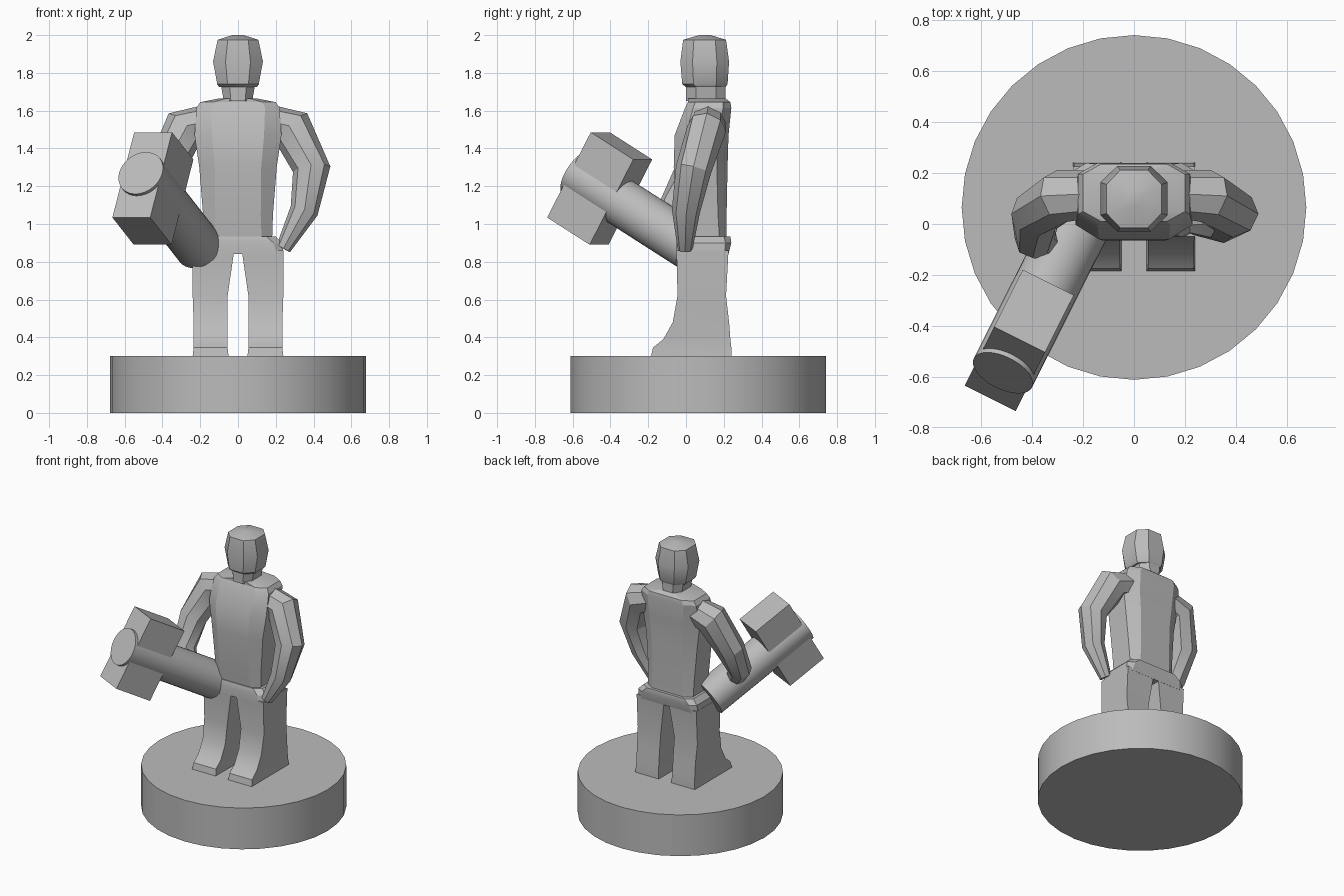
import bpy, bmesh, math
from mathutils import Vector, Matrix

cube = bpy.data.objects.get("Cube")
if cube:
    bpy.data.objects.remove(cube, do_unlink=True)

GREY = (0.5, 0.5, 0.5, 1)
stone = bpy.data.materials.new("grey_stone")
stone.use_nodes = True
stone.diffuse_color = GREY
stone.node_tree.nodes["Principled BSDF"].inputs["Base Color"].default_value = GREY


def finish(name, bm, angle=30):
    bmesh.ops.recalc_face_normals(bm, faces=bm.faces)
    mesh = bpy.data.meshes.new(name)
    bm.to_mesh(mesh)
    bm.free()
    mesh.materials.append(stone)
    obj = bpy.data.objects.new(name, mesh)
    bpy.context.collection.objects.link(obj)
    bpy.ops.object.select_all(action='DESELECT')
    obj.select_set(True)
    bpy.context.view_layer.objects.active = obj
    bpy.ops.object.shade_smooth_by_angle(angle=math.radians(angle))
    return obj


def loft(name, rings, angle=30):
    """Skin a list of equal-length point rings and cap both ends."""
    bm = bmesh.new()
    loops = [[bm.verts.new(p) for p in ring] for ring in rings]
    for a, b in zip(loops, loops[1:]):
        for i in range(len(a)):
            j = (i + 1) % len(a)
            bm.faces.new((a[i], a[j], b[j], b[i]))
    bm.faces.new(loops[0])
    bm.faces.new(loops[-1])
    return finish(name, bm, angle)


def octagon(z, half, front, back, cut=0.5):
    """Level ring: a rectangle with its corners cut."""
    mid, deep = (front + back) / 2, (back - front) / 2
    quarter = [(1, -cut), (1, cut), (cut, 1), (-cut, 1)]
    pts = quarter + [(-x, -y) for x, y in quarter]
    return [(x * half, mid + y * deep, z) for x, y in pts]


def box_ring(z, x0, x1, y0, y1):
    return [(x0, y0, z), (x1, y0, z), (x1, y1, z), (x0, y1, z)]


def arm(name, joints):
    """Faceted tube through (centre, half width, half depth) joints."""
    centres = [Vector(c) for c, w, d in joints]
    rings = []
    for i, (c, w, d) in enumerate(joints):
        along = centres[min(i + 1, len(joints) - 1)] - centres[max(i - 1, 0)]
        side = along.cross(Vector((0, 1, 0))).normalized()
        depth = side.cross(along).normalized()
        rings.append([centres[i] + side * w * math.cos(a) + depth * d * math.sin(a)
                      for a in (k * math.tau / 8 for k in range(8))])
    return loft(name, rings, 25)


# round pedestal
bm = bmesh.new()
bmesh.ops.create_cone(bm, cap_ends=True, segments=32, radius1=0.677, radius2=0.677,
                      depth=0.3, matrix=Matrix.Translation((0, 0.065, 0.15)))
finish("pedestal", bm)

# legs with feet pointing forward
LEG = [(0.30, 0.05, 0.24, -0.185, 0.242), (0.345, 0.055, 0.235, -0.175, 0.24),
       (0.39, 0.055, 0.235, -0.12, 0.235), (0.48, 0.055, 0.235, -0.07, 0.228),
       (0.62, 0.055, 0.24, -0.045, 0.212), (0.86, 0.02, 0.24, -0.05, 0.225)]
for name, s in (("left_leg", 1), ("right_leg", -1)):
    loft(name, [box_ring(z, s * a, s * b, f, k) for z, a, b, f, k in LEG])

# hips
loft("hips", [octagon(0.84, 0.24, -0.05, 0.225, 0.85),
              octagon(0.90, 0.235, -0.05, 0.24, 0.8),
              octagon(0.935, 0.20, -0.04, 0.235, 0.75)])

# torso
loft("torso", [octagon(z, h, f, b, c) for z, h, f, b, c in (
    (0.90, 0.18, -0.03, 0.215, 0.7), (1.05, 0.185, -0.045, 0.215, 0.65),
    (1.30, 0.205, -0.065, 0.22, 0.6), (1.47, 0.23, -0.06, 0.225, 0.6),
    (1.615, 0.22, -0.005, 0.24, 0.65), (1.645, 0.20, 0.01, 0.235, 0.65),
    (1.665, 0.10, 0.01, 0.21, 0.6))], 25)

# neck and head
loft("neck", [octagon(1.65, 0.075, 0.0, 0.21), octagon(1.735, 0.09, 0.0, 0.21)])
loft("head", [octagon(z, h, f, b) for z, h, f, b in (
    (1.725, 0.10, 0.0, 0.21), (1.74, 0.11, -0.02, 0.22), (1.86, 0.132, -0.03, 0.228),
    (1.975, 0.108, -0.015, 0.212), (2.0, 0.03, 0.07, 0.13))])

# arms: the left hangs to the hip, the right reaches the handle
SHOULDER = [((0.13, 0.12, 1.55), 0.09, 0.09), ((0.285, 0.11, 1.505), 0.115, 0.105)]
arm("left_arm", SHOULDER + [((0.39, 0.04, 1.29), 0.10, 0.095),
                            ((0.35, 0.0, 1.07), 0.075, 0.075),
                            ((0.24, -0.005, 0.87), 0.04, 0.04)])
arm("right_arm", [((-x, y, z), w, d) for (x, y, z), w, d in SHOULDER]
    + [((-0.385, 0.04, 1.29), 0.10, 0.095), ((-0.39, -0.06, 1.10), 0.08, 0.08),
       ((-0.31, -0.10, 0.98), 0.055, 0.05)])

# hammer, laid out along its own tilted axes
axis = Vector((-0.39, -0.776, 0.497)).normalized()
across = Vector((0.894, -0.447, 0)).normalized()
up = axis.cross(across).normalized()
frame = Matrix((across, up, axis)).transposed().to_4x4()
tip = Vector((-0.515, -0.585, 1.27))
shaft = 0.79

bm = bmesh.new()
bmesh.ops.create_cone(bm, cap_ends=True, segments=32, radius1=0.128, radius2=0.128, depth=shaft,
                      matrix=Matrix.Translation(tip - axis * shaft / 2) @ frame)
finish("hammer_handle", bm)

bm = bmesh.new()
bmesh.ops.create_cube(bm, size=1, matrix=Matrix.Translation(tip - axis * 0.165) @ frame
                      @ Matrix.Diagonal((0.224, 0.52, 0.29, 1)))
finish("hammer_head", bm)
